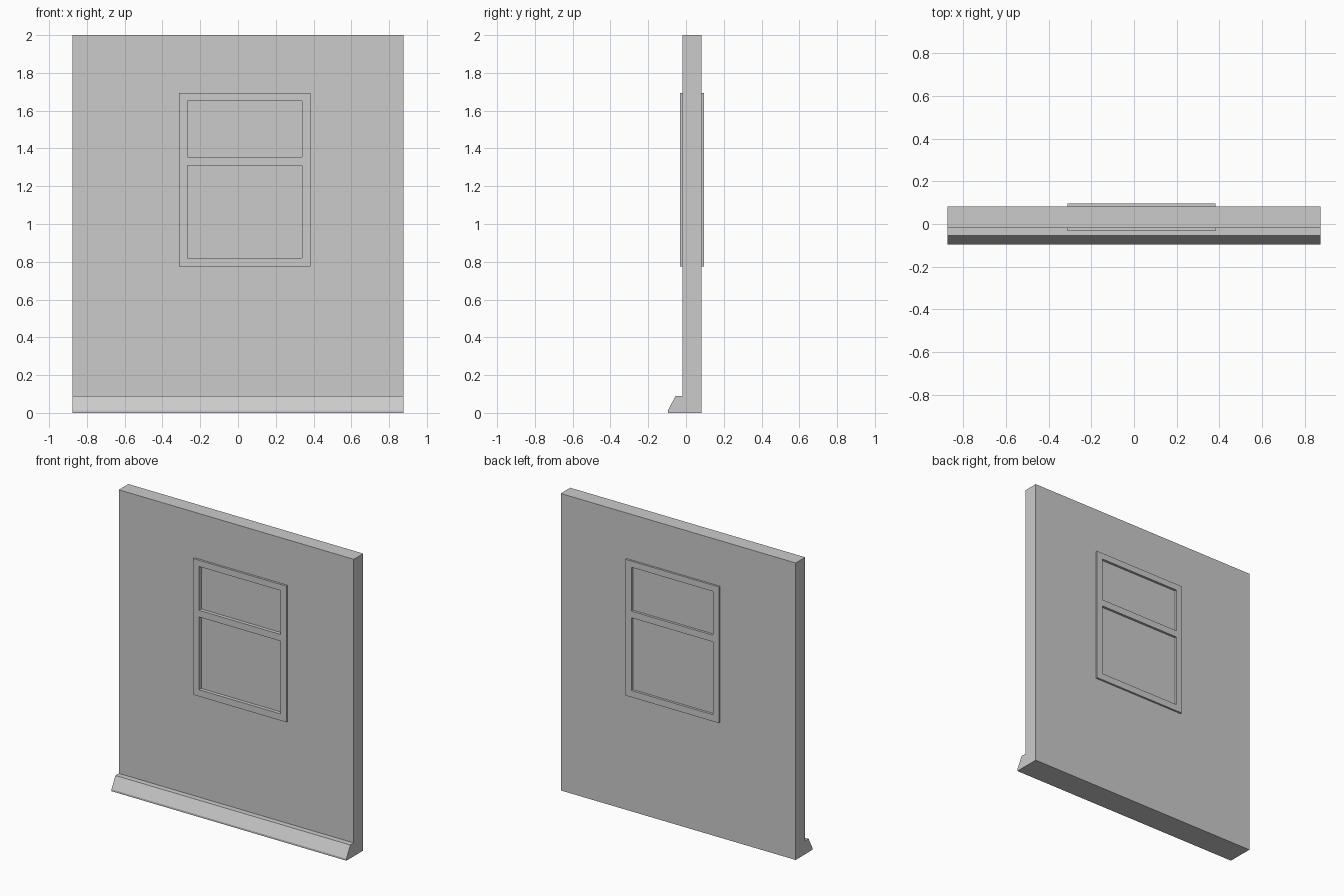
import bpy, bmesh

if "Cube" in bpy.data.objects:
    bpy.data.objects.remove(bpy.data.objects["Cube"])

HALF = 0.875                      # half wall width
WALL_F, WALL_B = -0.018, 0.083    # wall front / back
FR_F, FR_B = -0.032, 0.096        # window frame front / back
FR_X, FR_Z = (-0.312, 0.383), (0.776, 1.693)
OPEN_X = (-0.268, 0.340)
OPENINGS = {"lower": (0.821, 1.311), "upper": (1.356, 1.651)}


def extrude_x(name, profile, x0, x1):
    """Extrude a closed (y, z) profile from x0 to x1."""
    bm = bmesh.new()
    face = bm.faces.new([bm.verts.new((x0, y, z)) for y, z in profile])
    new = bmesh.ops.extrude_face_region(bm, geom=[face])["geom"]
    bmesh.ops.translate(bm, vec=(x1 - x0, 0, 0),
                        verts=[v for v in new if isinstance(v, bmesh.types.BMVert)])
    bmesh.ops.recalc_face_normals(bm, faces=bm.faces)
    mesh = bpy.data.meshes.new(name)
    bm.to_mesh(mesh)
    bm.free()
    obj = bpy.data.objects.new(name, mesh)
    bpy.context.collection.objects.link(obj)
    return obj


def box(name, x, y, z):
    return extrude_x(name, [(y[0], z[0]), (y[1], z[0]), (y[1], z[1]), (y[0], z[1])], *x)


def cut_hole(obj, x, z):
    """Cut a rectangular hole right through obj along y."""
    cutter = box("cutter", x, (-0.5, 0.5), z)
    cutter.hide_render = True
    mod = obj.modifiers.new("hole", 'BOOLEAN')
    mod.operation, mod.solver, mod.object = 'DIFFERENCE', 'EXACT', cutter
    bpy.context.view_layer.objects.active = obj
    bpy.ops.object.modifier_apply(modifier=mod.name)
    bpy.data.objects.remove(cutter)


# Wall with sloped plinth along the bottom front
wall = extrude_x("wall", [(WALL_B, 0), (WALL_B, 2), (WALL_F, 2), (WALL_F, 0.09),
                          (-0.055, 0.09), (-0.096, 0.013), (-0.096, 0)], -HALF, HALF)
cut_hole(wall, FR_X, FR_Z)

# Window frame with two openings, each filled by a recessed pane
frame = box("window_frame", FR_X, (FR_F, FR_B), FR_Z)
for name, z in OPENINGS.items():
    cut_hole(frame, OPEN_X, z)
    box(name + "_pane", OPEN_X, (-0.008, 0.08), z)
